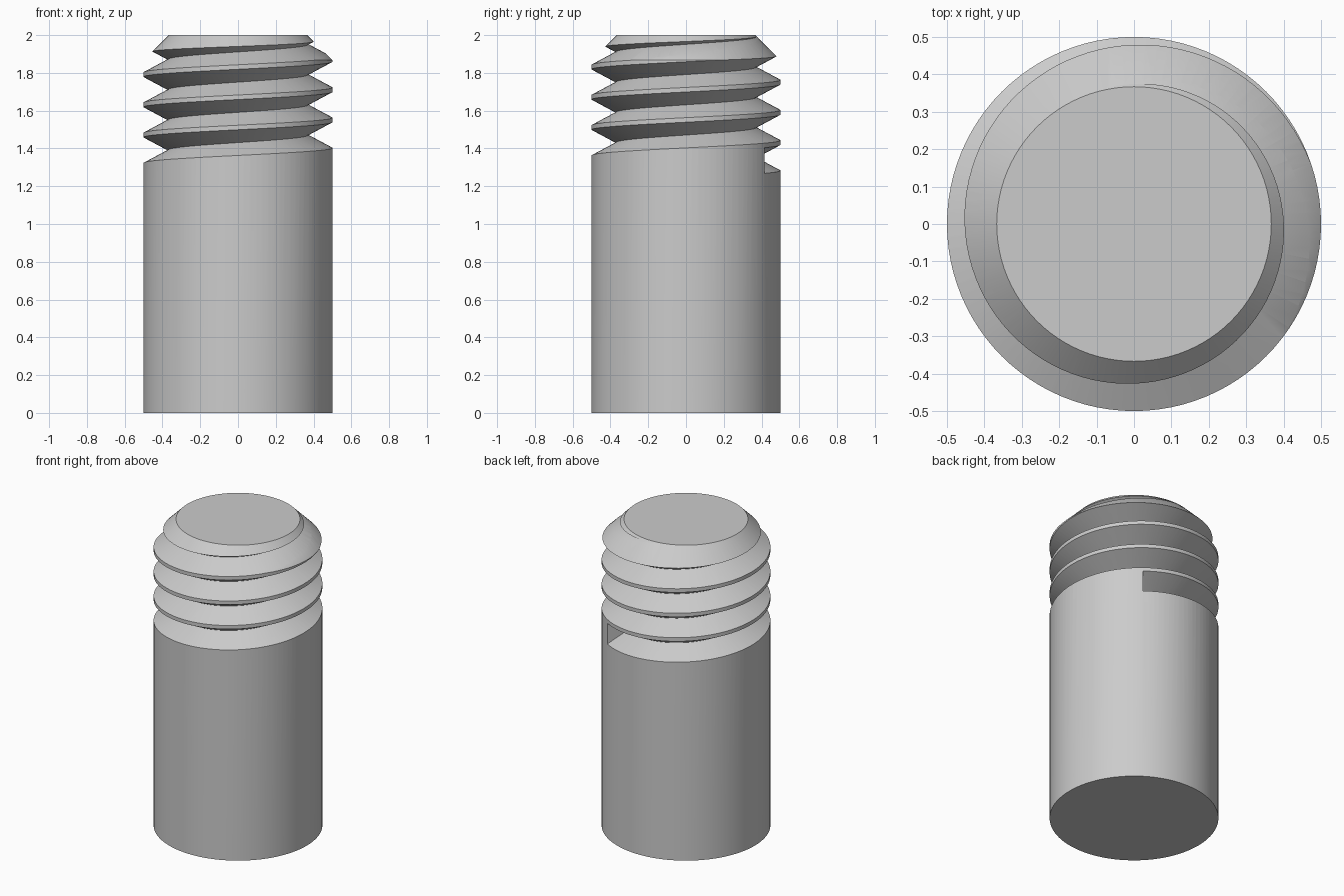
import bpy, bmesh
from math import cos, sin, tau

SEG = 96              # segments per turn
RADIUS, ROOT = 0.5, 0.372
PITCH, HALF_GROOVE = 0.16, 0.068

if "Cube" in bpy.data.objects:
    bpy.data.objects.remove(bpy.data.objects["Cube"], do_unlink=True)

grey = bpy.data.materials.new("steel_grey")
grey.use_nodes = True
colour = (0.6, 0.6, 0.6, 1)
grey.diffuse_color = colour
grey.node_tree.nodes["Principled BSDF"].inputs["Base Color"].default_value = colour


def loft(name, rings):
    """Skin a row of closed rings and cap both ends."""
    bm = bmesh.new()
    loops = [[bm.verts.new(p) for p in ring] for ring in rings]
    n = len(loops[0])
    for a, b in zip(loops, loops[1:]):
        for i in range(n):
            j = (i + 1) % n
            bm.faces.new((a[i], a[j], b[j], b[i]))
    bm.faces.new(loops[0])
    bm.faces.new(loops[-1])
    bmesh.ops.recalc_face_normals(bm, faces=bm.faces)
    mesh = bpy.data.meshes.new(name)
    bm.to_mesh(mesh)
    bm.free()
    mesh.materials.append(grey)
    obj = bpy.data.objects.new(name, mesh)
    bpy.context.collection.objects.link(obj)
    return obj


def polar(r, step, z):
    a = tau * step / SEG
    return (r * cos(a), r * sin(a), z)


# Shank with a chamfered tip
profile = [(RADIUS, 0), (RADIUS, 1.867), (0.367, 2)]
stud = loft("threaded_stud",
            [[polar(r, s, z) for s in range(SEG)] for r, z in profile])

# Helical V groove, starting abruptly and running out through the tip
outer = RADIUS + 0.007
half = HALF_GROOVE * (outer - ROOT) / (RADIUS - ROOT)
rings = []
for s in range(15, 5 * SEG + 15):
    z = 1.311 + PITCH * s / SEG
    rings.append([polar(ROOT, s, z), polar(outer, s, z - half), polar(outer, s, z + half)])
cutter = loft("groove_cutter", rings)
cutter.hide_render = True

cut = stud.modifiers.new("thread_groove", "BOOLEAN")
cut.operation = "DIFFERENCE"
cut.solver = "EXACT"
cut.object = cutter

bpy.ops.object.select_all(action="DESELECT")
stud.select_set(True)
bpy.context.view_layer.objects.active = stud
bpy.ops.object.modifier_apply(modifier=cut.name)
bpy.data.objects.remove(cutter, do_unlink=True)
bpy.ops.object.shade_smooth_by_angle(angle=0.4)
